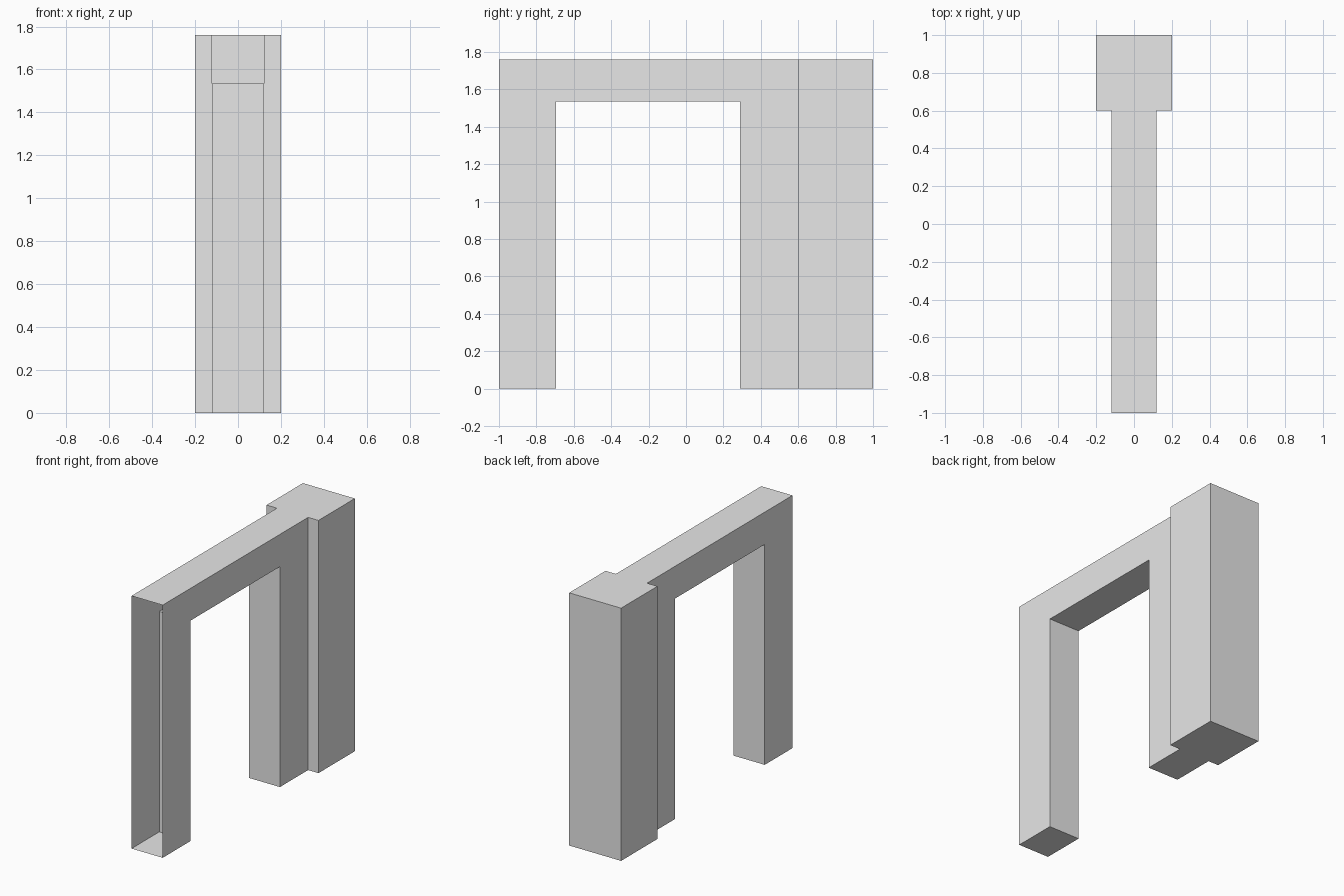
import bpy, bmesh

default = bpy.data.objects.get("Cube")
if default:
    bpy.data.objects.remove(default, do_unlink=True)

HEIGHT = 1.76
BEAM_BOTTOM = 1.535

grey = bpy.data.materials.new("plain grey")
grey.use_nodes = True
colour = (0.8, 0.8, 0.8, 1)
grey.diffuse_color = colour
grey.node_tree.nodes["Principled BSDF"].inputs["Base Color"].default_value = colour


def prism(name, outline, z0, z1):
    """Extrude a plan outline straight up from z0 to z1."""
    bm = bmesh.new()
    base = bm.faces.new([bm.verts.new((x, y, z0)) for x, y in outline])
    top = bmesh.ops.extrude_face_region(bm, geom=[base])["geom"]
    bmesh.ops.translate(bm, vec=(0, 0, z1 - z0),
                        verts=[v for v in top if isinstance(v, bmesh.types.BMVert)])
    bmesh.ops.recalc_face_normals(bm, faces=bm.faces)
    mesh = bpy.data.meshes.new(name)
    bm.to_mesh(mesh)
    bm.free()
    mesh.materials.append(grey)
    obj = bpy.data.objects.new(name, mesh)
    bpy.context.collection.objects.link(obj)
    return obj


# T-shaped plan: narrow wall with a wide column at the back
half_plan = [(0.12, -1), (0.12, 0.6), (0.2, 0.6), (0.2, 1)]
plan = half_plan + [(-x, y) for x, y in reversed(half_plan)]
arch = prism("archway", plan, 0, HEIGHT)

# Doorway cut right through the wall
cutter = prism("doorway_cutter", [(-0.5, -0.695), (0.5, -0.695), (0.5, 0.29), (-0.5, 0.29)],
               -0.2, BEAM_BOTTOM)
cut = arch.modifiers.new("doorway", 'BOOLEAN')
cut.operation = 'DIFFERENCE'
cut.solver = 'EXACT'
cut.object = cutter
bpy.context.view_layer.update()
cut_mesh = bpy.data.meshes.new_from_object(
    arch.evaluated_get(bpy.context.evaluated_depsgraph_get()))
arch.modifiers.clear()
bpy.data.objects.remove(cutter, do_unlink=True)

# The front end of the hollow front leg is open
bm = bmesh.new()
bm.from_mesh(cut_mesh)
front = [f for f in bm.faces if f.calc_center_median().y < -0.99]
bmesh.ops.delete(bm, geom=front, context='FACES_ONLY')
bm.to_mesh(cut_mesh)
bm.free()
arch.data = cut_mesh
